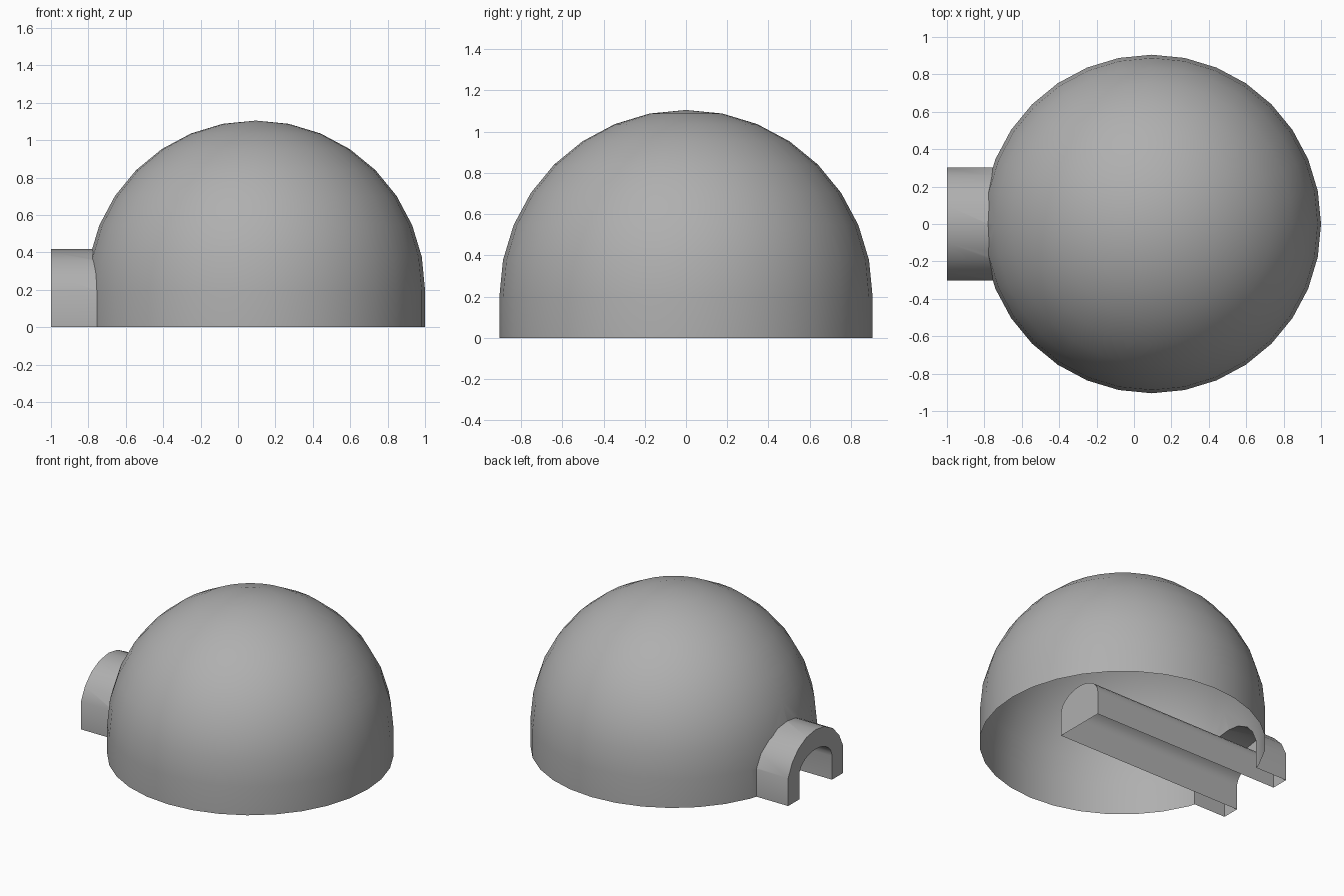
import bpy, bmesh, math
from mathutils import Vector, Matrix

if "Cube" in bpy.data.objects:
    bpy.data.objects.remove(bpy.data.objects["Cube"])

CX, R, WALL = 0.095, 0.905, 0.2   # dome centre, radius, height of upright wall


def make_object(name, bm):
    bmesh.ops.recalc_face_normals(bm, faces=bm.faces)
    mesh = bpy.data.meshes.new(name)
    bm.to_mesh(mesh)
    bm.free()
    obj = bpy.data.objects.new(name, mesh)
    bpy.context.collection.objects.link(obj)
    return obj


def extrude_by(bm, geom, vec):
    out = bmesh.ops.extrude_face_region(bm, geom=geom)
    verts = [g for g in out["geom"] if isinstance(g, bmesh.types.BMVert)]
    bmesh.ops.translate(bm, verts=verts, vec=vec)


def arch(name, half, centre_z, rx, rz, x0, x1, base, steps):
    """Straight legs, then an elliptical top, extruded along x."""
    start = math.acos(min(1.0, half / rx))
    pts = [(half, base)]
    for i in range(steps + 1):
        a = start + (math.pi - 2 * start) * i / steps
        pts.append((rx * math.cos(a), centre_z + rz * math.sin(a)))
    pts.append((-half, base))
    bm = bmesh.new()
    face = bm.faces.new([bm.verts.new((x0, y, z)) for y, z in pts])
    extrude_by(bm, [face], Vector((x1 - x0, 0, 0)))
    return make_object(name, bm)


# Dome: upper half of a sphere on a short upright wall
bm = bmesh.new()
bmesh.ops.create_uvsphere(bm, u_segments=32, v_segments=16, radius=R,
                          matrix=Matrix.Translation((CX, 0, WALL)))
low = [v for v in bm.verts if v.co.z < WALL - 0.001]
bmesh.ops.delete(bm, geom=low, context='VERTS')
rim = [e for e in bm.edges if e.is_boundary]
cap = bmesh.ops.contextual_create(bm, geom=rim)["faces"]
extrude_by(bm, cap, Vector((0, 0, -WALL - 0.1)))
bmesh.ops.delete(bm, geom=[f for f in cap if f.is_valid], context='FACES_ONLY')
dome = make_object("igloo_shell", bm)

# Entrance tunnel is joined on, then the long passage is carved out
tunnel = arch("tunnel_outer", 0.302, 0.105, 0.315, 0.313, -1.0, CX, -0.1, 8)
passage = arch("passage_cutter", 0.18, 0.165, 0.18, 0.117, -1.1, 0.45, -0.15, 14)
for helper, op in ((tunnel, 'UNION'), (passage, 'DIFFERENCE')):
    mod = dome.modifiers.new(op.lower(), 'BOOLEAN')
    mod.object, mod.operation, mod.solver = helper, op, 'EXACT'

# Bake the booleans and trim everything below the ground, leaving it open
bm = bmesh.new()
bm.from_object(dome, bpy.context.evaluated_depsgraph_get())
bmesh.ops.bisect_plane(bm, geom=bm.verts[:] + bm.edges[:] + bm.faces[:],
                       plane_co=(0, 0, 0), plane_no=(0, 0, 1), clear_inner=True)
dome.modifiers.clear()
bm.to_mesh(dome.data)
bm.free()
for helper in (tunnel, passage):
    bpy.data.objects.remove(helper)

# Mid-grey finish
grey = bpy.data.materials.new("mid_grey")
grey.diffuse_color = (0.43, 0.43, 0.43, 1)
grey.use_nodes = True
grey.node_tree.nodes["Principled BSDF"].inputs["Base Color"].default_value = grey.diffuse_color
dome.data.materials.clear()
dome.data.materials.append(grey)
for poly in dome.data.polygons:
    poly.material_index = 0

# Smooth curved surfaces, crisp edges
bpy.context.view_layer.objects.active = dome
dome.select_set(True)
bpy.ops.object.shade_smooth_by_angle(angle=math.radians(30))
